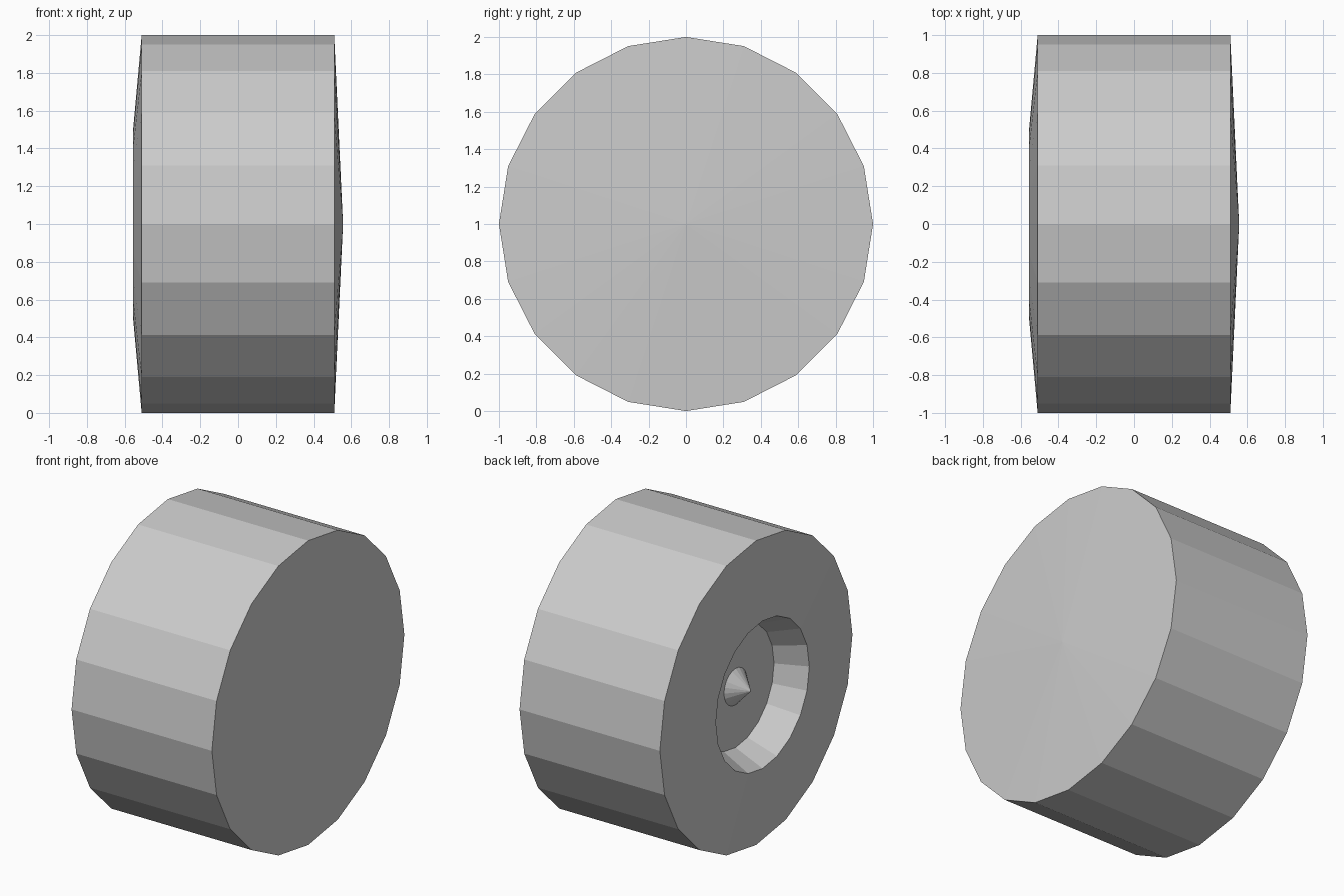
import bpy, bmesh, math

if "Cube" in bpy.data.objects:
    bpy.data.objects.remove(bpy.data.objects["Cube"])

SIDES = 20
# wheel profile as (x along the axle, radius), outer face to hub tip
PROFILE = [(0.557, 0), (0.51, 1), (-0.51, 1), (-0.557, 0.485),
           (-0.36, 0.40), (-0.36, 0.12), (-0.473, 0)]


def lathe_x(name, profile, sides, height):
    """Spin a profile around the x axis into a closed flat-shaded solid."""
    bm = bmesh.new()
    rings = []
    for x, r in profile:
        count = sides if r else 1
        rings.append([bm.verts.new((x, r * math.sin(2 * math.pi * i / sides),
                                    height + r * math.cos(2 * math.pi * i / sides)))
                      for i in range(count)])
    for a, b in zip(rings, rings[1:]):
        for i in range(sides):
            j = i + 1
            corners = [a[i % len(a)], a[j % len(a)], b[j % len(b)], b[i % len(b)]]
            bm.faces.new(list(dict.fromkeys(corners)))
    bmesh.ops.recalc_face_normals(bm, faces=bm.faces)
    mesh = bpy.data.meshes.new(name)
    bm.to_mesh(mesh)
    bm.free()
    obj = bpy.data.objects.new(name, mesh)
    bpy.context.collection.objects.link(obj)
    return obj


# tyre with domed outer face, recessed inner face and pointed hub
lathe_x("wheel", PROFILE, SIDES, 1.0)
